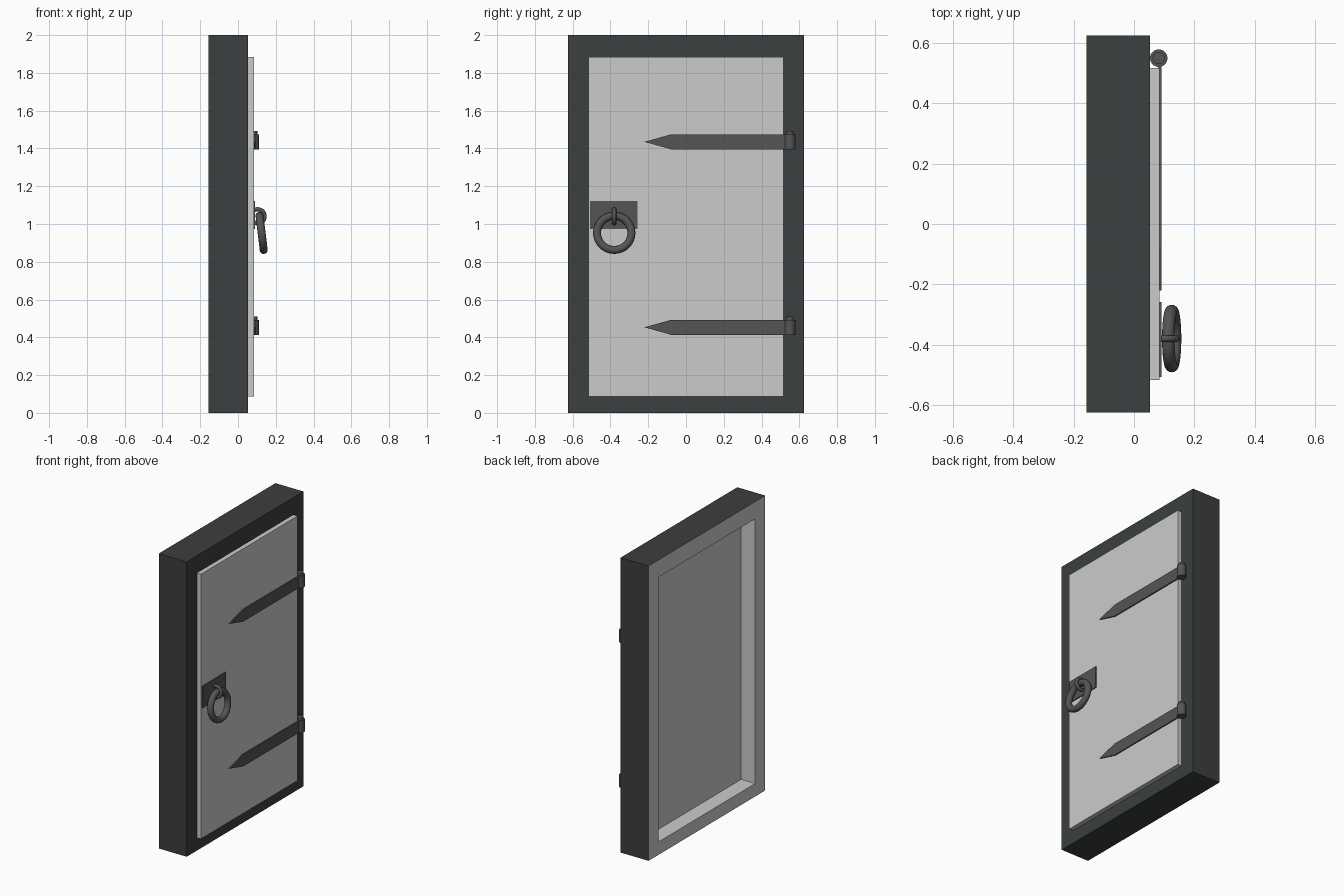
import bpy, bmesh
from math import radians, pi

if "Cube" in bpy.data.objects:
    bpy.data.objects.remove(bpy.data.objects["Cube"])


def material(name, rgb):
    m = bpy.data.materials.new(name)
    m.diffuse_color = (*rgb, 1)
    m.use_nodes = True
    m.node_tree.nodes["Principled BSDF"].inputs["Base Color"].default_value = m.diffuse_color
    return m


DARK = material("dark_frame", (0.045, 0.05, 0.05))
IRON = material("iron", (0.09, 0.09, 0.09))
GREY = material("grey", (0.8, 0.8, 0.8))


def mesh_object(name, bm, *mats):
    bmesh.ops.recalc_face_normals(bm, faces=bm.faces[:])
    me = bpy.data.meshes.new(name)
    bm.to_mesh(me)
    bm.free()
    ob = bpy.data.objects.new(name, me)
    bpy.context.collection.objects.link(ob)
    for m in mats:
        me.materials.append(m)
    return ob


def slab(name, outline, x0, x1, mat):
    """Extrude a (y, z) outline from x0 to x1."""
    bm = bmesh.new()
    face = bm.faces.new([bm.verts.new((x0, y, z)) for y, z in outline])
    ext = bmesh.ops.extrude_face_region(bm, geom=[face])["geom"]
    moved = [g for g in ext if isinstance(g, bmesh.types.BMVert)]
    bmesh.ops.translate(bm, verts=moved, vec=(x1 - x0, 0, 0))
    if face.is_valid and len(bm.faces) == len(outline) + 1:
        bm.faces.new(face.verts)
    return mesh_object(name, bm, mat)


def rect(y0, y1, z0, z1):
    return [(y0, z0), (y1, z0), (y1, z1), (y0, z1)]


def finish(name, mat):
    ob = bpy.context.object
    ob.name = name
    ob.data.materials.append(mat)
    bpy.ops.object.shade_smooth_by_angle(angle=radians(40))


def cylinder(name, r, y, z0, z1, x):
    bpy.ops.mesh.primitive_cylinder_add(vertices=32, radius=r, depth=z1 - z0,
                                        location=(x, y, (z0 + z1) / 2))
    finish(name, IRON)


def torus(name, loc, rot, major, minor):
    bpy.ops.mesh.primitive_torus_add(location=loc, rotation=rot, major_radius=major,
                                     minor_radius=minor, major_segments=48, minor_segments=16)
    finish(name, IRON)


# Frame: dark front and outside, grey back and reveals
BACK, FRONT = -0.157, 0.053
outer = rect(-0.625, 0.625, 0, 2)
opening = rect(-0.517, 0.517, 0.088, 1.883)
bm = bmesh.new()
ob_, ib, of, inf = [[bm.verts.new((x, y, z)) for y, z in ring]
                    for x in (BACK, FRONT) for ring in (outer, opening)]
for a, b, slot in ((ob_, ib, 1), (of, inf, 0), (ob_, of, 0), (ib, inf, 1)):
    for i in range(4):
        j = (i + 1) % 4
        bm.faces.new((a[i], a[j], b[j], b[i])).material_index = slot
mesh_object("door_frame", bm, DARK, GREY)

# Door leaf, recessed at the back and proud at the front
slab("door_leaf", opening, -0.052, 0.084, GREY)

# Strap hinges with barrel and pin
for label, z in (("lower", 0.453), ("upper", 1.435)):
    lo, hi = z - 0.04, z + 0.04
    slab(label + "_hinge_strap",
         [(-0.22, z), (-0.077, lo), (0.535, lo), (0.535, hi), (-0.077, hi)], 0.08, 0.092, IRON)
    cylinder(label + "_hinge_barrel", 0.029, 0.55, lo, hi, 0.082)
    cylinder(label + "_hinge_pin", 0.02, 0.55, lo + 0.01, hi + 0.017, 0.082)

# Handle: back plate, staple and hanging ring
slab("handle_plate", rect(-0.507, -0.258, 0.973, 1.121), 0.08, 0.091, IRON)
torus("handle_staple", (0.104, -0.38, 1.041), (pi / 2, 0, 0), 0.037, 0.011)
torus("handle_ring", (0.125, -0.38, 0.953), (0, radians(83), 0), 0.091, 0.021)
